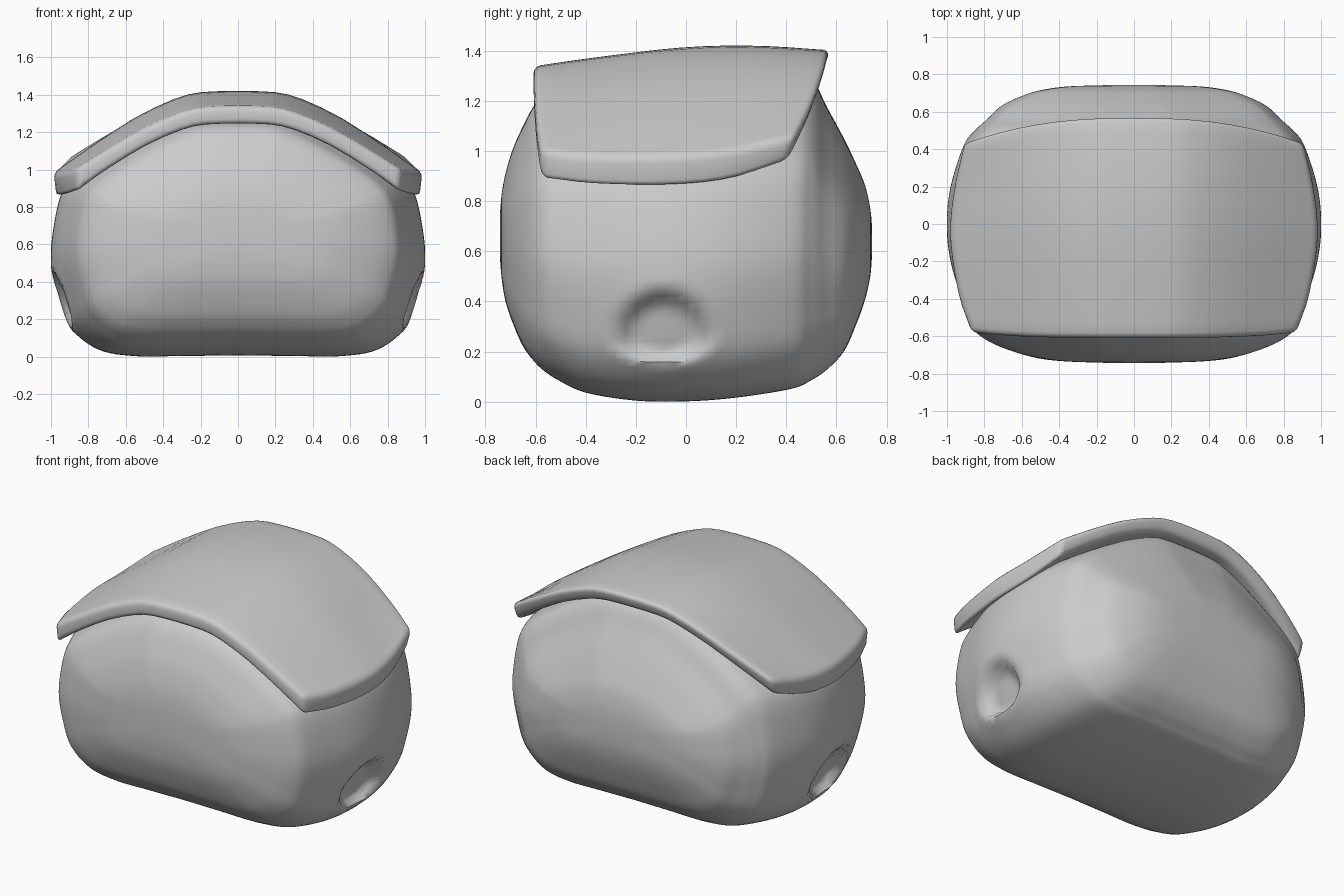
import bpy, bmesh, math
from mathutils import Vector

if "Cube" in bpy.data.objects:
    bpy.data.objects.remove(bpy.data.objects["Cube"])


def spline(pts, n):
    """Catmull-Rom resampling, n steps per span."""
    p = [Vector(q) for q in pts]
    p = [p[0] * 2 - p[1]] + p + [p[-1] * 2 - p[-2]]
    out = []
    for i in range(1, len(p) - 2):
        a, b, c, d = p[i - 1:i + 3]
        for k in range(n):
            t = k / n
            out.append(0.5 * (2 * b + (c - a) * t + (2 * a - 5 * b + 4 * c - d) * t * t
                              + (3 * b - a - 3 * c + d) * t ** 3))
    return out + [p[-2]]


def lookup(keys, t):
    """Smooth interpolation of rows (t, values...)."""
    rows = spline(keys, 8)
    for a, b in zip(rows, rows[1:]):
        if t <= b[0] + 1e-6:
            return a.lerp(b, (t - a[0]) / max(b[0] - a[0], 1e-6))
    return rows[-1]


def finish(bm, name, angle):
    bmesh.ops.recalc_face_normals(bm, faces=bm.faces)
    me = bpy.data.meshes.new(name)
    bm.to_mesh(me)
    bm.free()
    ob = bpy.data.objects.new(name, me)
    bpy.context.collection.objects.link(ob)
    bpy.ops.object.select_all(action='DESELECT')
    bpy.context.view_layer.objects.active = ob
    ob.select_set(True)
    bpy.ops.object.shade_smooth_by_angle(angle=math.radians(angle))
    return ob


def smoothstep(t):
    t = min(max(t, 0), 1)
    return t * t * (3 - 2 * t)


# body: house-shaped cross-section lofted from front to back
half = spline([(0, .008), (.3, .005), (.55, .004), (.75, .04), (.9, .16), (.965, .33), (1, .52),
               (.985, .7), (.945, .87), (.88, .96), (.75, 1.06), (.5, 1.21), (.3, 1.3),
               (.18, 1.325), (0, 1.33)], 6)
outline = half + [Vector((-p.x, p.y)) for p in half[-2:0:-1]]
# distance along y, half width, bottom, top
sections = [(-.742, .16, .57, .75), (-.735, .36, .49, .83), (-.72, .5, .4, .91), (-.69, .62, .31, 1.01),
            (-.65, .73, .22, 1.1), (-.61, .805, .165, 1.175), (-.57, .85, .125, 1.22),
            (-.51, .88, .085, 1.25), (-.4, .92, .035, 1.29), (-.2, .98, .003, 1.32),
            (0, 1, 0, 1.33), (.2, .98, .015, 1.335), (.42, .91, .05, 1.33), (.5, .85, .085, 1.295),
            (.56, .785, .125, 1.18), (.63, .71, .2, 1.05), (.68, .61, .31, .945),
            (.715, .5, .41, .86), (.735, .36, .5, .77), (.742, .16, .58, .7)]
rows = spline(sections, 5)
bm = bmesh.new()
rings = []
for y, w, lo, hi in rows:
    ring = []
    for p in outline:
        x, z = p.x * w, lo + (hi - lo) * p.y / 1.33
        # arched hollow with a faint raised rim, low on each side
        if abs(x) > .6:
            r = math.hypot((y + .09) / .18, (z - .26) / (.18 if z > .26 else .1))
            push = .004 * math.exp(-((r - 1.25) / .15) ** 2) - .075 * smoothstep((1.1 - r) / .45)
            x += push if x > 0 else -push
        ring.append(bm.verts.new((x, y, z)))
    rings.append(ring)
n = len(outline)
for a, b in zip(rings, rings[1:]):
    for i in range(n):
        bm.faces.new((a[i], a[(i + 1) % n], b[(i + 1) % n], b[i]))
bm.faces.new(rings[0])
bm.faces.new(rings[-1])
finish(bm, "body", 70)

# roof: curved slab with thick rounded rim
slope = spline([(0, 1), (.2, .985), (.35, .9), (.57, .66), (.8, .32), (.92, .13), (1, 0)], 2)
across = [Vector((-p.x, p.y)) for p in slope[:0:-1]] + slope
# front-to-back position, half width, ridge height, eave height, thickness
spans = [(0, .87, 1.338, 1.0, .095), (.2, .94, 1.372, .98, .1), (.5, .985, 1.413, .98, .105),
         (.75, .965, 1.42, 1.0, .1), (1, .91, 1.402, 1.06, .085)]
bm = bmesh.new()
top, low = [], []
steps = 14
for j in range(steps + 1):
    v = j / steps
    _, w, ridge, eave, thick = lookup(spans, v)
    t_row, l_row = [], []
    for p in across:
        u = abs(p.x)
        y0, y1 = -.608 + .03 * u ** 4, .575 - .14 * u ** 2.5
        y, z = y0 + (y1 - y0) * v, eave + (ridge - eave) * p.y
        t_row.append(bm.verts.new((p.x * w, y, z)))
        # rear edge slants inward underneath, eaves hang a little thicker
        l_row.append(bm.verts.new((p.x * w * .985, y - .03 * v ** 4, z - thick - .02 * u ** 6)))
    top.append(t_row)
    low.append(l_row)
m = len(across)
for g in (top, low):
    for j in range(steps):
        for i in range(m - 1):
            bm.faces.new((g[j][i], g[j][i + 1], g[j + 1][i + 1], g[j + 1][i]))
for j in (0, steps):
    for i in range(m - 1):
        bm.faces.new((top[j][i], top[j][i + 1], low[j][i + 1], low[j][i]))
for i in (0, m - 1):
    for j in range(steps):
        bm.faces.new((top[j][i], top[j + 1][i], low[j + 1][i], low[j][i]))
bmesh.ops.recalc_face_normals(bm, faces=bm.faces)
rim = [e for e in bm.edges if e.calc_face_angle(0) > math.radians(35)]
bmesh.ops.bevel(bm, geom=rim, offset=.028, segments=3, profile=.5, affect='EDGES', clamp_overlap=True)
finish(bm, "roof", 50)
